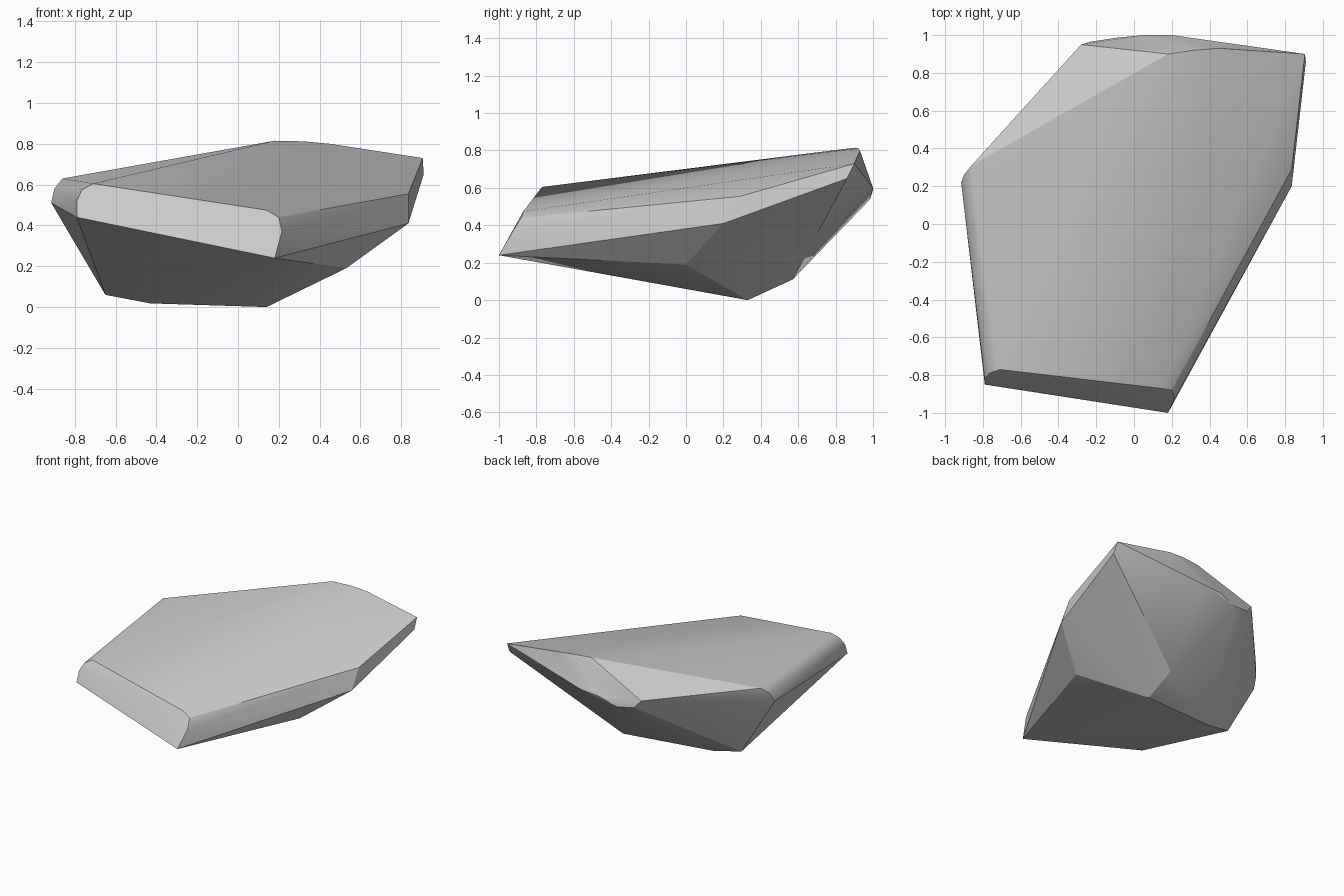
import bpy, bmesh, math

if "Cube" in bpy.data.objects:
    bpy.data.objects.remove(bpy.data.objects["Cube"])

# Corner groups of the faceted rock; its skin is their convex hull
front_facet = [(-.79, -.85, .44), (-.79, -.82, .52), (-.765, -.79, .575), (-.71, -.77, .605),
               (.14, -.87, .475), (.2, -.88, .44), (.215, -.925, .37), (.18, -1, .24)]
underside = [(.14, .33, 0), (-.43, .28, .018), (-.65, .25, .06), (.14, .57, .11), (.53, 0, .19)]
right_edge = [(.835, .2, .41), (.835, .29, .555), (.91, .86, .65), (.905, .9, .73)]
crown = [(.18, .9, .815), (.32, .92, .812), (.45, .93, .80)]
back_edge = [(-.28, .95, .62), (-.23, .965, .56), (-.1, .985, .54), (.05, 1, .59), (.2, 1, .6)]
left_edge = [(-.915, .22, .51), (-.9, .26, .58), (-.86, .31, .63)]

bm = bmesh.new()
for group in (front_facet, underside, right_edge, crown, back_edge, left_edge):
    for p in group:
        bm.verts.new(p)
res = bmesh.ops.convex_hull(bm, input=bm.verts[:])
# Drop any points left inside the hull
loose = [v for v in bm.verts if not v.link_faces]
bmesh.ops.delete(bm, geom=loose, context='VERTS')
bmesh.ops.recalc_face_normals(bm, faces=bm.faces[:])

mesh = bpy.data.meshes.new("rock_slab")
bm.to_mesh(mesh)
bm.free()
rock = bpy.data.objects.new("rock_slab", mesh)
bpy.context.collection.objects.link(rock)

# Soften only the narrow worn edges
bpy.context.view_layer.objects.active = rock
rock.select_set(True)
bpy.ops.object.shade_smooth_by_angle(angle=math.radians(20))
